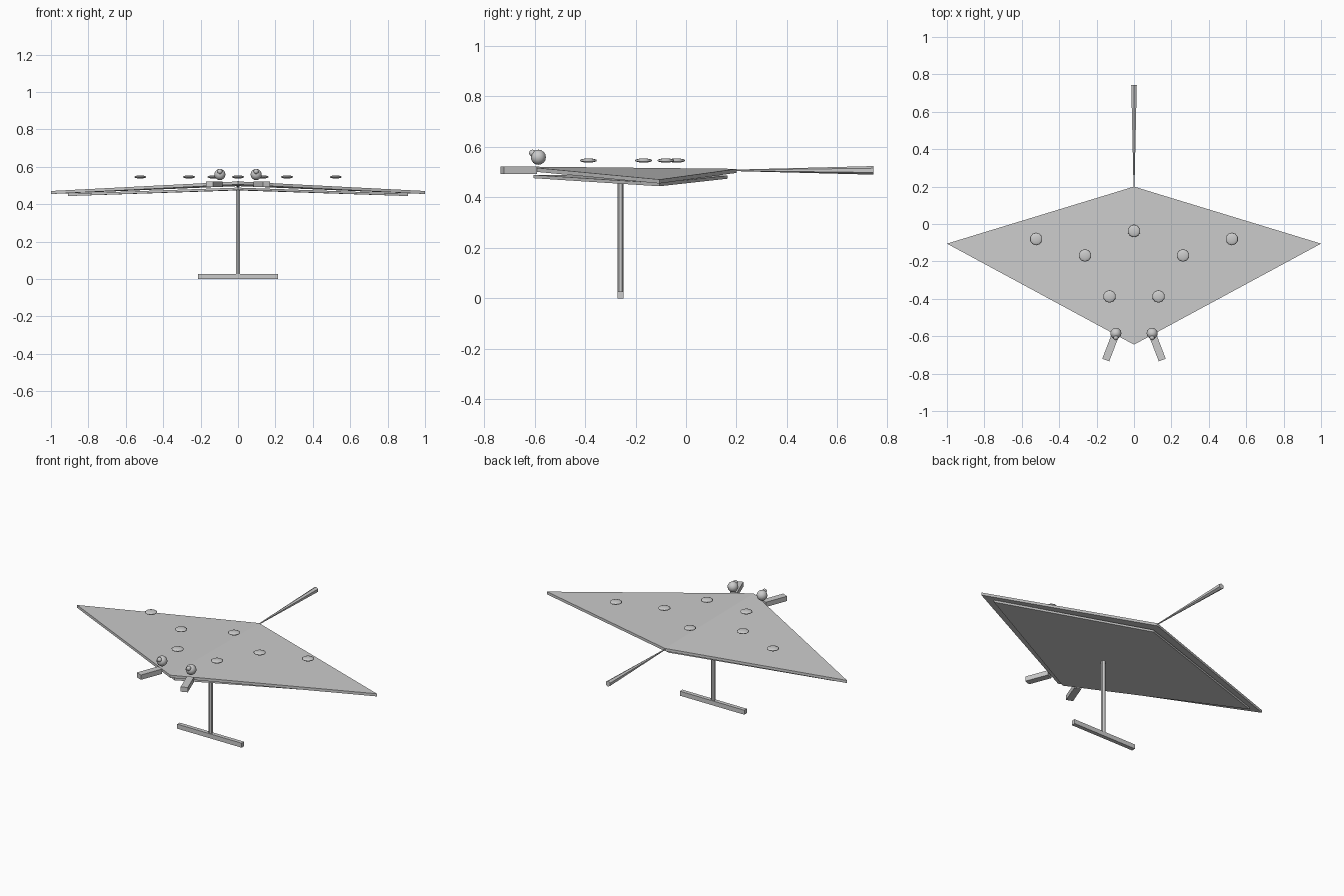
import bpy, bmesh, math
from mathutils import Vector

cube = bpy.data.objects.get("Cube")
if cube:
    bpy.data.objects.remove(cube, do_unlink=True)

grey = bpy.data.materials.new("light grey")
grey.use_nodes = True
colour = (0.6, 0.6, 0.6, 1)
grey.diffuse_color = colour
grey.node_tree.nodes["Principled BSDF"].inputs["Base Color"].default_value = colour


def finish(bm, name, smooth=False):
    bmesh.ops.recalc_face_normals(bm, faces=bm.faces)
    mesh = bpy.data.meshes.new(name)
    bm.to_mesh(mesh)
    bm.free()
    mesh.materials.append(grey)
    for poly in mesh.polygons:
        poly.use_smooth = smooth
    obj = bpy.data.objects.new(name, mesh)
    bpy.context.collection.objects.link(obj)
    return obj


def kite(name, nose, tip, tail, thickness):
    """Kite-shaped plate, folded along its centre line."""
    bm = bmesh.new()
    left = Vector(tip)
    right = Vector((-left.x, left.y, left.z))
    n, l, t, r = [bm.verts.new(p) for p in (nose, left, tail, right)]
    top = [bm.faces.new((n, l, t)), bm.faces.new((n, t, r))]
    lower = bmesh.ops.extrude_face_region(bm, geom=top, use_keep_orig=True)["geom"]
    verts = [v for v in lower if isinstance(v, bmesh.types.BMVert)]
    bmesh.ops.translate(bm, verts=verts, vec=(0, 0, -thickness))
    # the fold edge must not keep an inner wall
    inner = [f for f in bm.faces if len(f.verts) == 4
             and all(abs(v.co.x) < 0.001 for v in f.verts)]
    bmesh.ops.delete(bm, geom=inner, context='FACES_ONLY')
    return finish(bm, name)


def box(name, centre, size, turn=0):
    bm = bmesh.new()
    bmesh.ops.create_cube(bm, size=1)
    bmesh.ops.scale(bm, vec=size, verts=bm.verts)
    obj = finish(bm, name)
    obj.location = centre
    obj.rotation_euler.z = turn
    return obj


def rod(name, centre, length, r1, r2, tilt=0):
    bm = bmesh.new()
    bmesh.ops.create_cone(bm, cap_ends=True, segments=6,
                          radius1=r1, radius2=r2, depth=length)
    obj = finish(bm, name)
    obj.location = centre
    obj.rotation_euler.x = tilt
    return obj


def ball(name, centre, radius, flat=1, segments=12, rings=8):
    bm = bmesh.new()
    bmesh.ops.create_uvsphere(bm, u_segments=segments, v_segments=rings, radius=radius)
    bmesh.ops.scale(bm, vec=(1, 1, flat), verts=bm.verts)
    obj = finish(bm, name, smooth=True)
    obj.location = centre
    return obj


# Winged body and the smaller plate below it
kite("body", (0, -0.645, 0.522), (1, -0.105, 0.471), (0, 0.2, 0.513), 0.016)
kite("belly", (0, -0.605, 0.489), (0.91, -0.105, 0.457), (0, 0.165, 0.487), 0.013)

# Tail widening towards its end
rod("tail", (0, 0.47, 0.507), 0.545, 0.003, 0.017, -math.pi / 2)

# Head fins and eyes, mirrored
for side, x in (("left", 1), ("right", -1)):
    box(f"head_fin_{side}", (x * 0.126, -0.662, 0.507), (0.04, 0.14, 0.029),
        x * math.radians(21))
    ball(f"eye_{side}", (x * 0.097, -0.585, 0.559), 0.03)
    ball(f"pupil_{side}", (x * 0.097, -0.608, 0.575), 0.014, 1, 8, 6)
    for i, (sx, sy) in enumerate(((0.523, -0.08), (0.262, -0.168), (0.131, -0.387))):
        ball(f"spot_{side}_{i + 1}", (x * sx, sy, 0.546), 0.034, 0.25, 10, 8)
ball("spot_centre", (0, -0.037, 0.546), 0.034, 0.25, 10, 8)

# Stand
rod("stand_pole", (0, -0.26, 0.25), 0.47, 0.012, 0.012)
box("stand_foot", (0, -0.26, 0.0135), (0.43, 0.024, 0.027))
